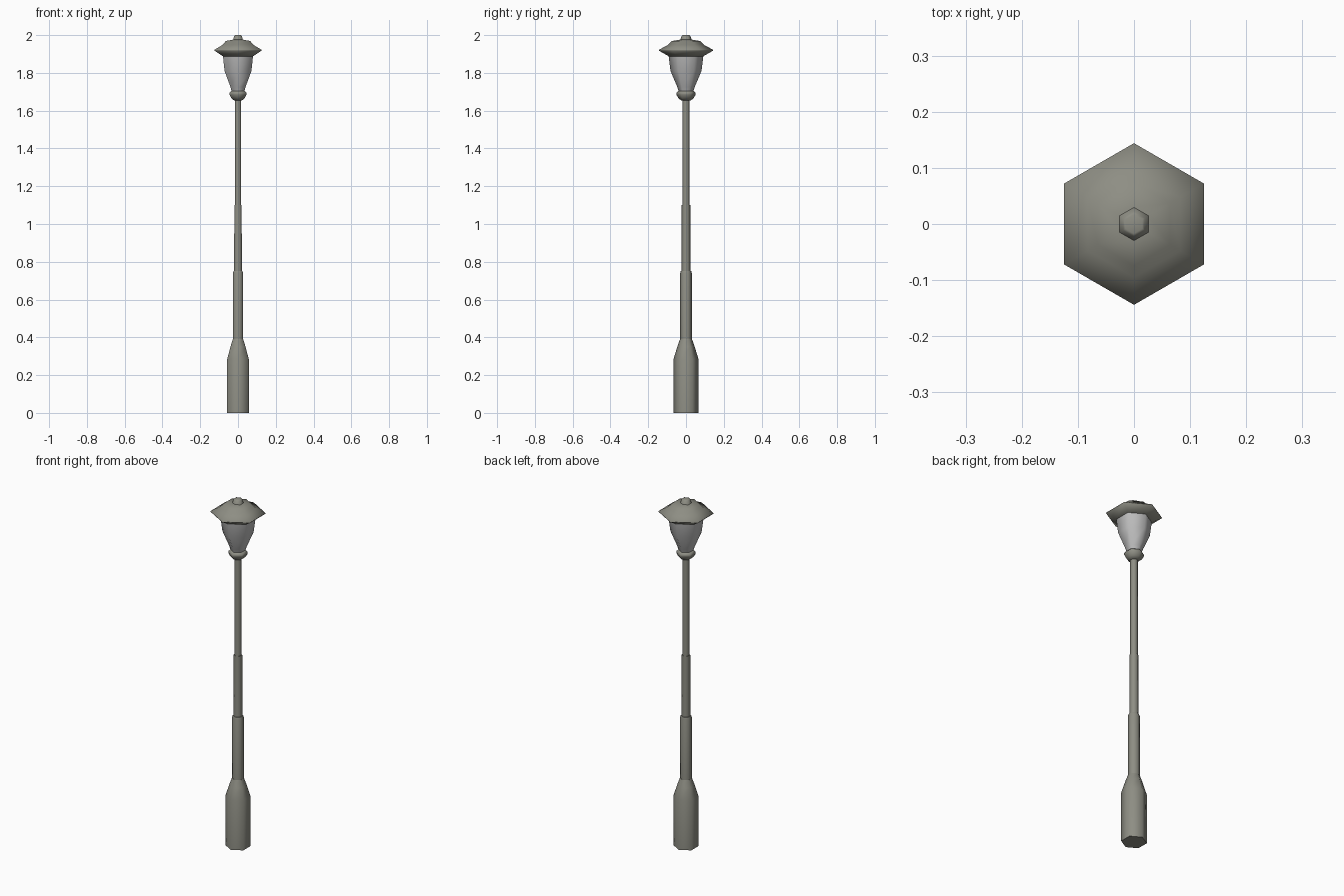
import bpy, bmesh, math

if "Cube" in bpy.data.objects:
    bpy.data.objects.remove(bpy.data.objects["Cube"])

SIDES = 6


def material(name, color):
    m = bpy.data.materials.new(name)
    m.diffuse_color = color
    m.use_nodes = True
    m.node_tree.nodes["Principled BSDF"].inputs["Base Color"].default_value = m.diffuse_color
    return m


metal = material("weathered_metal", (0.27, 0.27, 0.23, 1))
glass = material("frosted_glass", (0.5, 0.5, 0.5, 1))


def turned(name, profile, mat):
    """Six-sided solid from (radius, height) pairs, corners on the y axis."""
    bm = bmesh.new()
    rings = []
    for r, z in profile:
        angles = [math.pi / 2 + i * math.tau / SIDES for i in range(SIDES)]
        rings.append([bm.verts.new((r * math.cos(a), r * math.sin(a), z)) for a in angles])
    for low, high in zip(rings, rings[1:]):
        for i in range(SIDES):
            j = (i + 1) % SIDES
            bm.faces.new((low[i], low[j], high[j], high[i]))
    bm.faces.new(rings[0][::-1])
    bm.faces.new(rings[-1])
    bmesh.ops.recalc_face_normals(bm, faces=bm.faces)
    mesh = bpy.data.meshes.new(name)
    bm.to_mesh(mesh)
    bm.free()
    obj = bpy.data.objects.new(name, mesh)
    bpy.context.collection.objects.link(obj)
    mesh.materials.append(mat)
    bpy.ops.object.select_all(action='DESELECT')
    obj.select_set(True)
    bpy.context.view_layer.objects.active = obj
    bpy.ops.object.shade_smooth_by_angle(angle=math.radians(62))
    return obj


# Heavy foot with sloping shoulders
turned("base", [(0.066, 0), (0.066, 0.285), (0.046, 0.35), (0.032, 0.39)], metal)

# Stepped post
turned("lower_post", [(0.031, 0.385), (0.031, 0.74), (0.028, 0.75)], metal)
turned("upper_post", [(0.0235, 0.745), (0.0225, 1.1), (0.0195, 1.1), (0.0195, 1.67)], metal)

# Rounded collar under the lantern
turned("collar", [(0.025, 1.655), (0.040, 1.665), (0.051, 1.685),
                  (0.051, 1.695), (0.040, 1.705)], metal)

# Flared lantern glass
turned("lantern_glass", [(0.038, 1.70), (0.046, 1.725), (0.082, 1.81),
                         (0.092, 1.89)], glass)

# Overhanging roof
turned("roof", [(0.090, 1.887), (0.144, 1.918), (0.144, 1.922), (0.095, 1.948),
                (0.074, 1.969), (0.030, 1.976)], metal)

# Finial
turned("finial", [(0.031, 1.972), (0.022, 1.998), (0.017, 2.0)], metal)
